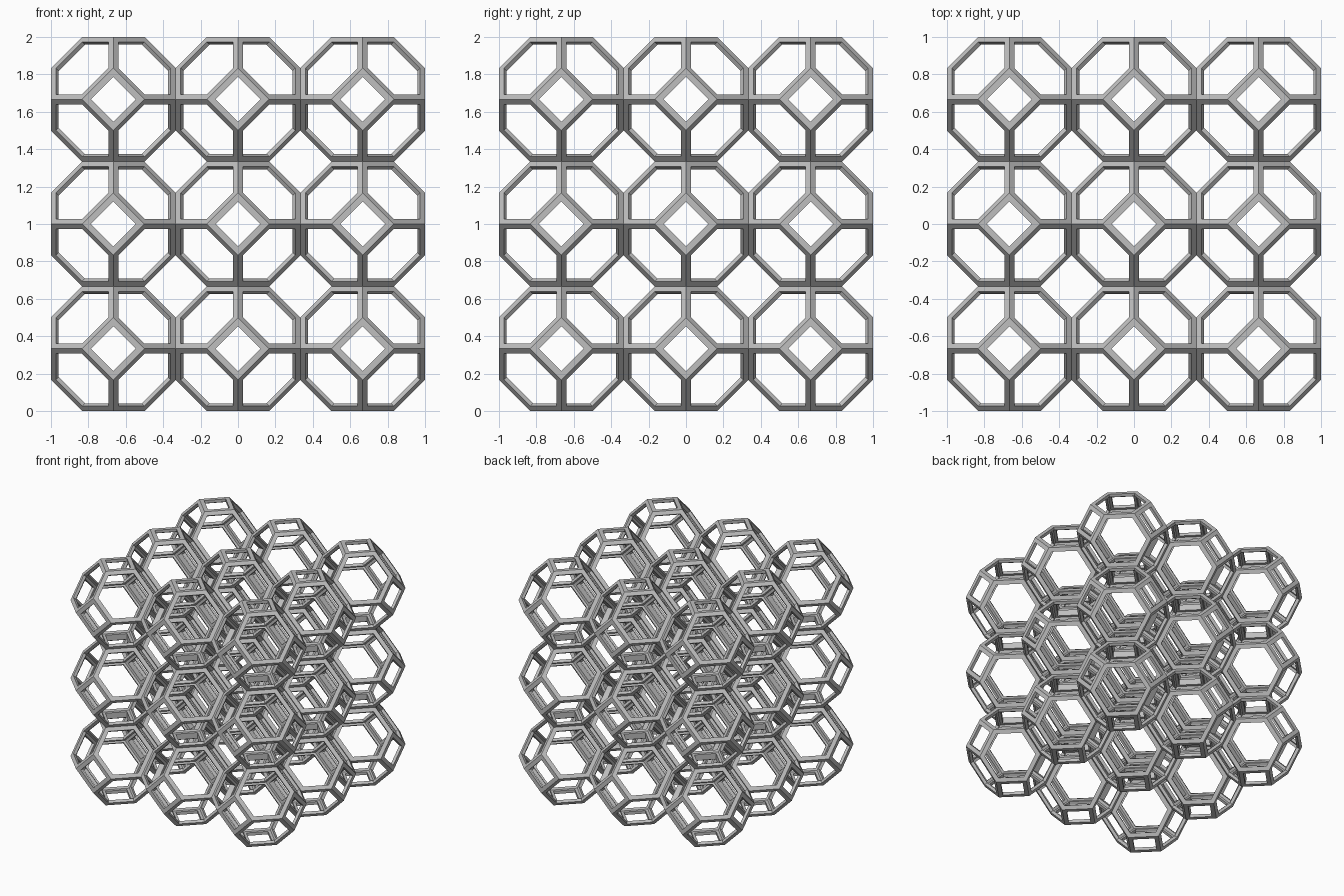
import bpy
import bmesh
from itertools import permutations, product

cube = bpy.data.objects.get("Cube")
if cube:
    bpy.data.objects.remove(cube, do_unlink=True)

PER_SIDE = 3
CELL = 2 / PER_SIDE      # width of one cell
RIM = 0.033              # width of the rim around each opening
DEPTH = 0.025            # wall thickness, inwards

# One grey for everything
grey = bpy.data.materials.new("grey")
grey.use_nodes = True
grey.diffuse_color = (0.52, 0.52, 0.52, 1)
grey.node_tree.nodes["Principled BSDF"].inputs["Base Color"].default_value = grey.diffuse_color

# Truncated octahedron: hull of all signed permutations of (0, 1/4, 1/2)
corners = {tuple(a * s for a, s in zip(p, signs))
           for p in permutations((0, CELL / 4, CELL / 2))
           for signs in product((-1, 1), repeat=3)}
bm = bmesh.new()
for c in sorted(corners):
    bm.verts.new(c)
bmesh.ops.convex_hull(bm, input=bm.verts[:])
bmesh.ops.dissolve_limit(bm, angle_limit=0.02, verts=bm.verts[:], edges=bm.edges[:])
bmesh.ops.recalc_face_normals(bm, faces=bm.faces[:])

# Open every face, leaving a flat rim
panels = bm.faces[:]
bmesh.ops.inset_individual(bm, faces=panels, thickness=RIM, use_even_offset=True)
bmesh.ops.delete(bm, geom=panels, context='FACES')

# Shift to the lowest corner cell of the block
first = CELL / 2 - 1
bmesh.ops.translate(bm, verts=bm.verts[:], vec=(first, first, CELL / 2))
mesh = bpy.data.meshes.new("cell_lattice")
bm.to_mesh(mesh)
bm.free()
mesh.materials.append(grey)
lattice = bpy.data.objects.new("cell_lattice", mesh)
bpy.context.collection.objects.link(lattice)

# Thicken the rims into struts
walls = lattice.modifiers.new("walls", 'SOLIDIFY')
walls.thickness = DEPTH
walls.offset = -1
walls.use_even_offset = True

# Repeat the cell along each axis
for i, axis in enumerate("xyz"):
    arr = lattice.modifiers.new("repeat_" + axis, 'ARRAY')
    arr.count = PER_SIDE
    arr.use_relative_offset = False
    arr.use_constant_offset = True
    arr.constant_offset_displace = [CELL if j == i else 0 for j in range(3)]
